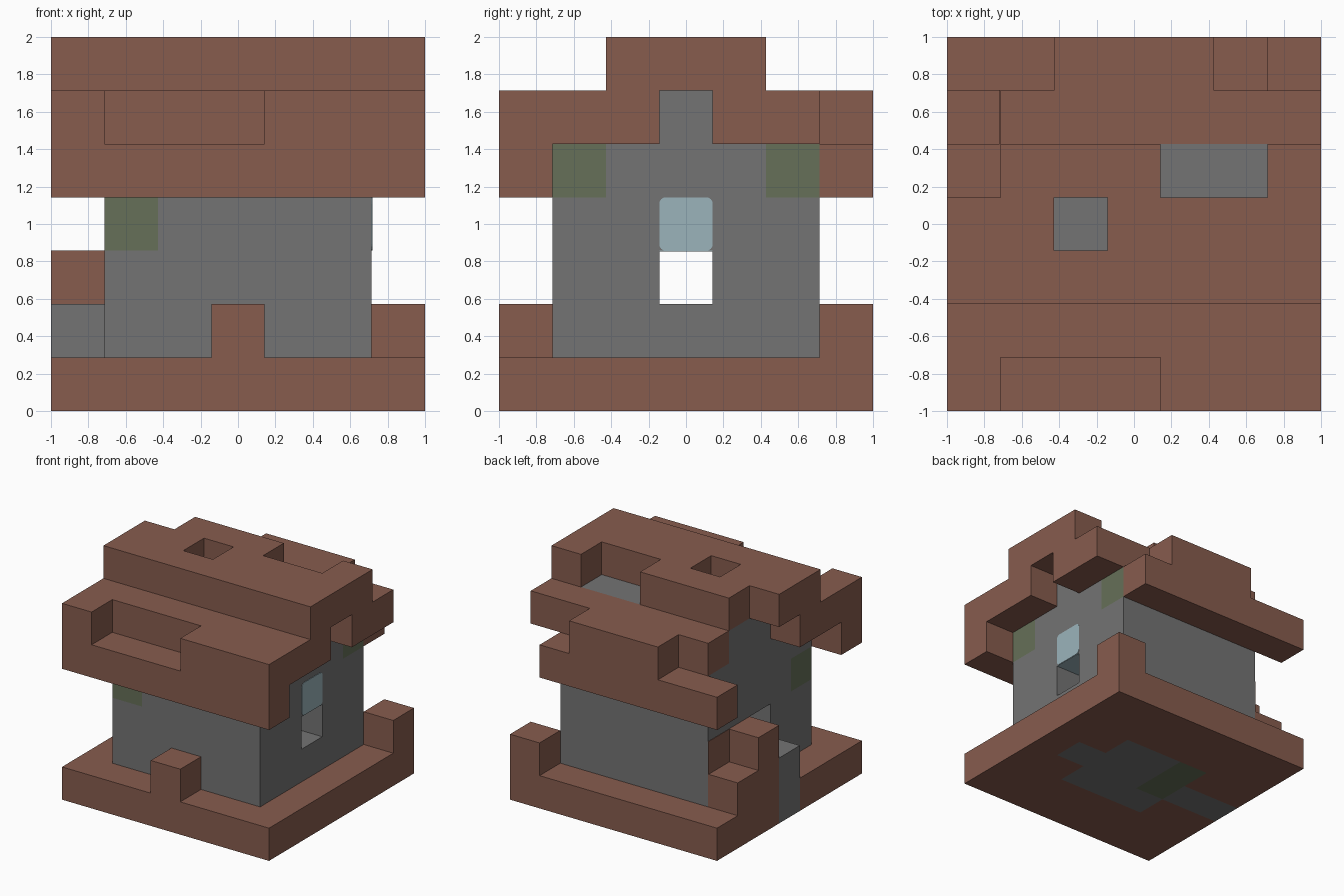
import bpy
import bmesh
from mathutils import Vector, Matrix

cube = bpy.data.objects.get("Cube")
if cube:
    bpy.data.objects.remove(cube, do_unlink=True)

U = 2 / 7  # one block


def material(name, rgb):
    m = bpy.data.materials.new(name)
    m.use_nodes = True
    m.diffuse_color = (*rgb, 1)
    bsdf = next(n for n in m.node_tree.nodes if n.type == 'BSDF_PRINCIPLED')
    bsdf.inputs["Base Color"].default_value = (*rgb, 1)
    bsdf.inputs["Roughness"].default_value = 0.9
    return m


BRICK = material("brick brown", (0.242, 0.107, 0.076))
STONE = material("stone grey", (0.174, 0.174, 0.174))
MOSS = material("moss green", (0.133, 0.162, 0.098))
GLASS = material("pale glass", (0.33, 0.455, 0.50))


def finish(name, bm, mat):
    mesh = bpy.data.meshes.new(name)
    bm.to_mesh(mesh)
    bm.free()
    mesh.materials.append(mat)
    obj = bpy.data.objects.new(name, mesh)
    bpy.context.collection.objects.link(obj)
    return obj


def span(x, y, z, w=1, d=1, h=1):
    """Set of block cells starting at x, y, z."""
    return {(i, j, k) for i in range(x, x + w)
            for j in range(y, y + d) for k in range(z, z + h)}


def blocks(name, mat, cells):
    """Closed shell around a set of cells."""
    bm = bmesh.new()
    for cell in sorted(cells):
        centre = Vector(cell) + Vector((0.5, 0.5, 0.5))
        for axis in range(3):
            for sign in (-1, 1):
                n = Vector((0, 0, 0))
                n[axis] = sign
                if tuple(int(a + b) for a, b in zip(cell, n)) in cells:
                    continue
                u = Vector((0, 0, 0))
                u[(axis + 1) % 3] = 0.5
                v = n.cross(u)
                corners = [centre + n / 2 + p for p in (-u - v, u - v, u + v, v - u)]
                bm.faces.new([bm.verts.new((c - Vector((3.5, 3.5, 0))) * U) for c in corners])
    bmesh.ops.remove_doubles(bm, verts=bm.verts, dist=0.001)
    return finish(name, bm, mat)


def plate(name, mat, centre, size, round_axis=None):
    """Thin panel, optionally with its corners rounded about one axis."""
    bm = bmesh.new()
    bmesh.ops.create_cube(bm, size=1, matrix=Matrix.Translation(centre) @ Matrix.Diagonal((*size, 1)))
    if round_axis is not None:
        edges = [e for e in bm.edges
                 if abs((e.verts[0].co - e.verts[1].co).normalized()[round_axis]) > 0.9]
        bmesh.ops.bevel(bm, geom=edges, offset=0.035, segments=4, profile=0.5, affect='EDGES')
    return finish(name, bm, mat)


# Ground slab with the stone floor and mossy patch let into it
moss_floor = span(2, 3, 0, d=2)
stone_floor = (span(2, 2, 0, 3, 3) | span(0, 3, 0, 6)) - moss_floor
blocks("foundation", BRICK, span(0, 0, 0, 7, 7) - stone_floor - moss_floor)
blocks("floor", STONE, stone_floor)
blocks("mossy_floor", MOSS, moss_floor)

# Posts and steps standing on the slab
blocks("front_post", BRICK, span(3, 0, 1))
blocks("corner_post", BRICK, span(6, 6, 1))
blocks("door_post", BRICK, span(0, 4, 1, h=2))
blocks("side_step", BRICK, span(0, 5, 1))
blocks("doorstep", STONE, span(0, 3, 1))

# Hollow stone body with gable, doorway and window opening
moss_corners = {(1, 1, 3), (5, 1, 4), (5, 5, 4)}
walls = span(1, 1, 1, 5, 5, 4) - span(2, 2, 2, 3, 3, 3)
walls |= span(1, 2, 5, 5, 3)
walls -= {(1, 3, 2), (5, 3, 2)} | moss_corners
blocks("walls", STONE, walls)
blocks("mossy_corners", MOSS, moss_corners)

# Glass pane above the opening and brick patch beside the door
plate("window_pane", GLASS, (2.5 * U, 0, 3.5 * U), (0.008, U, U), 0)
plate("window_underside", GLASS, (2 * U, 0, 3 * U), (U, U, 0.006))
plate("wall_patch", BRICK, (-2.5 * U, 2 * U, 2.5 * U), (0.008, U, U))

# Stepped roof: front eave, back eave, middle tier and ridge
front = span(0, 0, 4, 7) | (span(0, 0, 5, 7, 2) - span(1, 0, 5, 3))
blocks("front_eave", BRICK, front)
blocks("back_eave", BRICK, span(0, 6, 4, 6) | span(2, 6, 5, 3) | span(1, 5, 5, 6))
blocks("gable_ends", BRICK, {(0, 2, 5), (6, 2, 5), (6, 4, 5)})
ridge = span(0, 2, 6, 7, 3) - {(0, 4, 6), (2, 3, 6)} - span(4, 4, 6, 2)
blocks("roof_ridge", BRICK, ridge)
